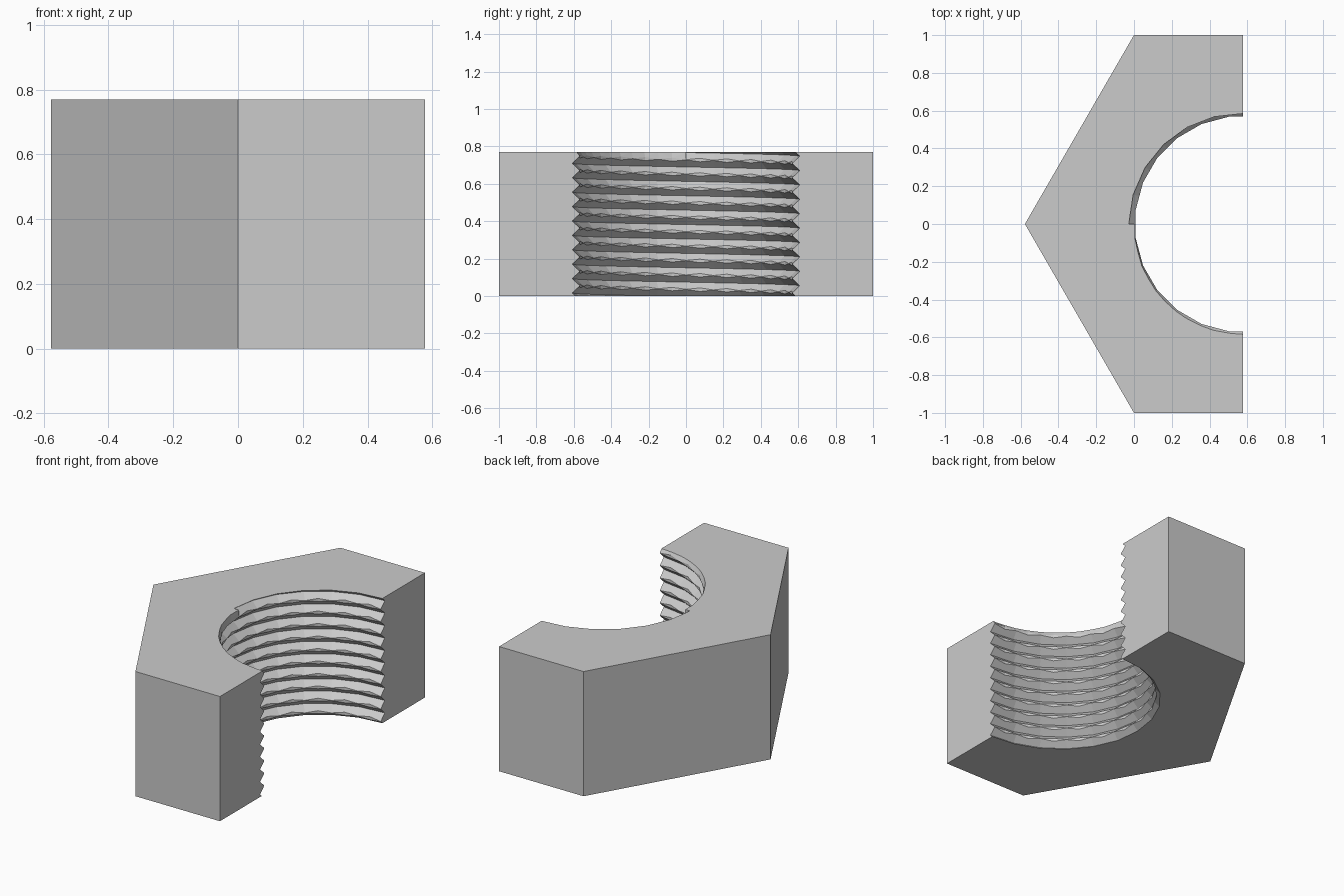
import bpy, bmesh
from math import cos, sin, radians

if "Cube" in bpy.data.objects:
    bpy.data.objects.remove(bpy.data.objects["Cube"], do_unlink=True)

HEIGHT = 0.77
PITCH = HEIGHT / 10
CENTRE_X = 0.577      # nut axis, lying in the section plane
GROOVE_R = 0.608
CREST_R = 0.568
HALF_STEP = 7.5       # half of one of the 24 bore facets, in degrees

steel = bpy.data.materials.new("grey_steel")
steel.use_nodes = True
grey = (0.6, 0.6, 0.6, 1)
steel.diffuse_color = grey
steel.node_tree.nodes["Principled BSDF"].inputs["Base Color"].default_value = grey


# One radial section of the nut: hexagon wall outside, zigzag thread inside
def radial_section(bm, step, fading):
    angle = 180 + step * HALF_STEP
    a = radians(angle)
    on_corner = step % 2 == 0
    facet = cos(radians(HALF_STEP))
    chord = 1 if on_corner else facet
    crest = CREST_R if on_corner else CREST_R / facet
    flat = 0.0005 if on_corner else 0.0095
    outer = 1 / cos(radians(angle % 60 - 30))
    points = [(outer, -0.2)]
    for n in range(-1, 12):
        z = PITCH * (n + (angle - 180) / 360) - 0.003
        groove = GROOVE_R * chord
        if n == 10 and fading:      # the last turn runs out
            groove = crest + (groove - crest) * (0.1 + 0.6 * step / 12)
        points += [(groove, z), (crest, z + PITCH / 2 - flat), (crest, z + PITCH / 2 + flat)]
    points.append((outer, HEIGHT + 0.2))
    return [bm.verts.new((CENTRE_X + r * cos(a), r * sin(a), z)) for r, z in points]


# Sweep the sections through half a turn and close the two cut ends
bm = bmesh.new()
sections = [radial_section(bm, s, False) for s in range(-12, 1)]
sections += [radial_section(bm, s, True) for s in range(0, 13)]
for c, d in zip(sections, sections[1:]):
    for i in range(len(c)):
        bm.faces.new((c[i - 1], d[i - 1], d[i], c[i]))
bm.faces.new(sections[0])
bm.faces.new(sections[-1])
bmesh.ops.remove_doubles(bm, verts=bm.verts, dist=0.00001)
bmesh.ops.triangulate(bm, faces=bm.faces)

# Trim flat at the bottom and top
for z, direction in ((0, -1), (HEIGHT, 1)):
    bmesh.ops.bisect_plane(bm, geom=bm.verts[:] + bm.edges[:] + bm.faces[:], dist=0.000001,
                           plane_co=(0, 0, z), plane_no=(0, 0, direction), clear_outer=True)
    bmesh.ops.holes_fill(bm, edges=[e for e in bm.edges if e.is_boundary], sides=0)
bmesh.ops.dissolve_limit(bm, angle_limit=radians(0.3), verts=bm.verts, edges=bm.edges)
bmesh.ops.recalc_face_normals(bm, faces=bm.faces)

mesh = bpy.data.meshes.new("half_hex_nut")
bm.to_mesh(mesh)
bm.free()
mesh.materials.append(steel)
nut = bpy.data.objects.new("half_hex_nut", mesh)
bpy.context.collection.objects.link(nut)
